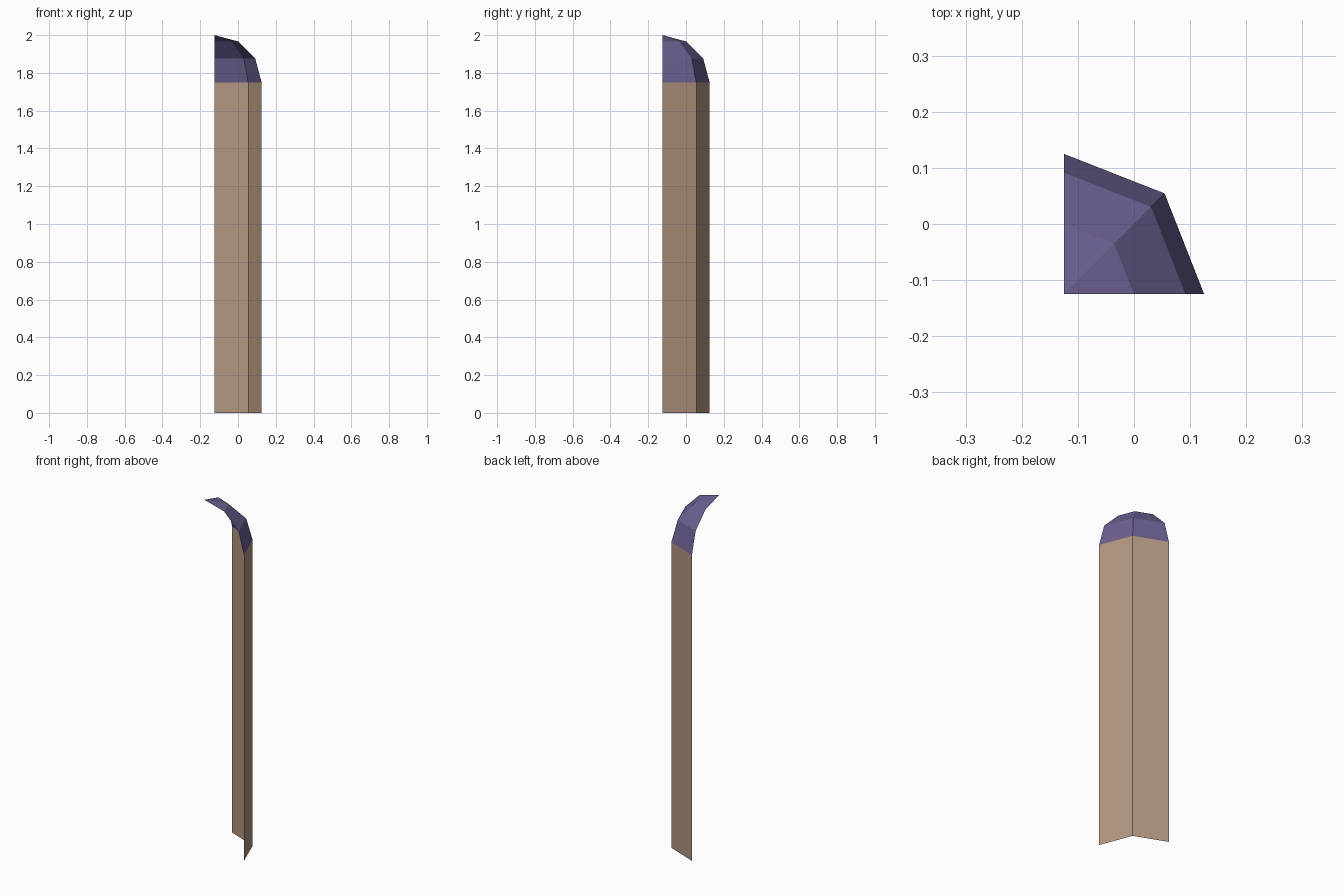
import bpy, bmesh, math

if "Cube" in bpy.data.objects:
    bpy.data.objects.remove(bpy.data.objects["Cube"])


def material(name, color):
    m = bpy.data.materials.new(name)
    m.diffuse_color = (*color, 1)
    m.use_nodes = True
    m.node_tree.nodes["Principled BSDF"].inputs["Base Color"].default_value = m.diffuse_color
    return m


def sweep(name, rings, mat):
    """Skin a quarter-round open sheet through (radius, z) rings about the corner axis."""
    bm = bmesh.new()
    rows = []
    for r, z in rings:
        if r < 1e-6:
            rows.append([bm.verts.new((AXIS, AXIS, z))] * 3)
        else:
            rows.append([bm.verts.new((AXIS + r * px, AXIS + r * py, z)) for px, py in SECTION])
    for lo, hi in zip(rows, rows[1:]):
        for i in range(2):
            quad = [lo[i], lo[i + 1], hi[i + 1], hi[i]]
            bm.faces.new(list(dict.fromkeys(quad)))  # collapses to a triangle at the tip
    me = bpy.data.meshes.new(name)
    bm.to_mesh(me)
    bm.free()
    me.materials.append(mat)
    ob = bpy.data.objects.new(name, me)
    bpy.context.collection.objects.link(ob)
    return ob


AXIS, R, WALL_TOP = -0.125, 0.25, 1.75
SECTION = [(1, 0), (0.718, 0.718), (0, 1)]  # two-sided quarter round

# Tall outer wall, open at the back of the sheet
sweep("corner_wall", [(R, 0), (R, WALL_TOP)], material("tan brown", (0.45, 0.31, 0.22)))

# Quarter dome cap curling in to the corner axis
angles = [math.radians(a) for a in (0, 30, 60, 90)]
sweep("dome_cap", [(R * math.cos(a), WALL_TOP + R * math.sin(a)) for a in angles],
      material("muted purple", (0.152, 0.115, 0.285)))
